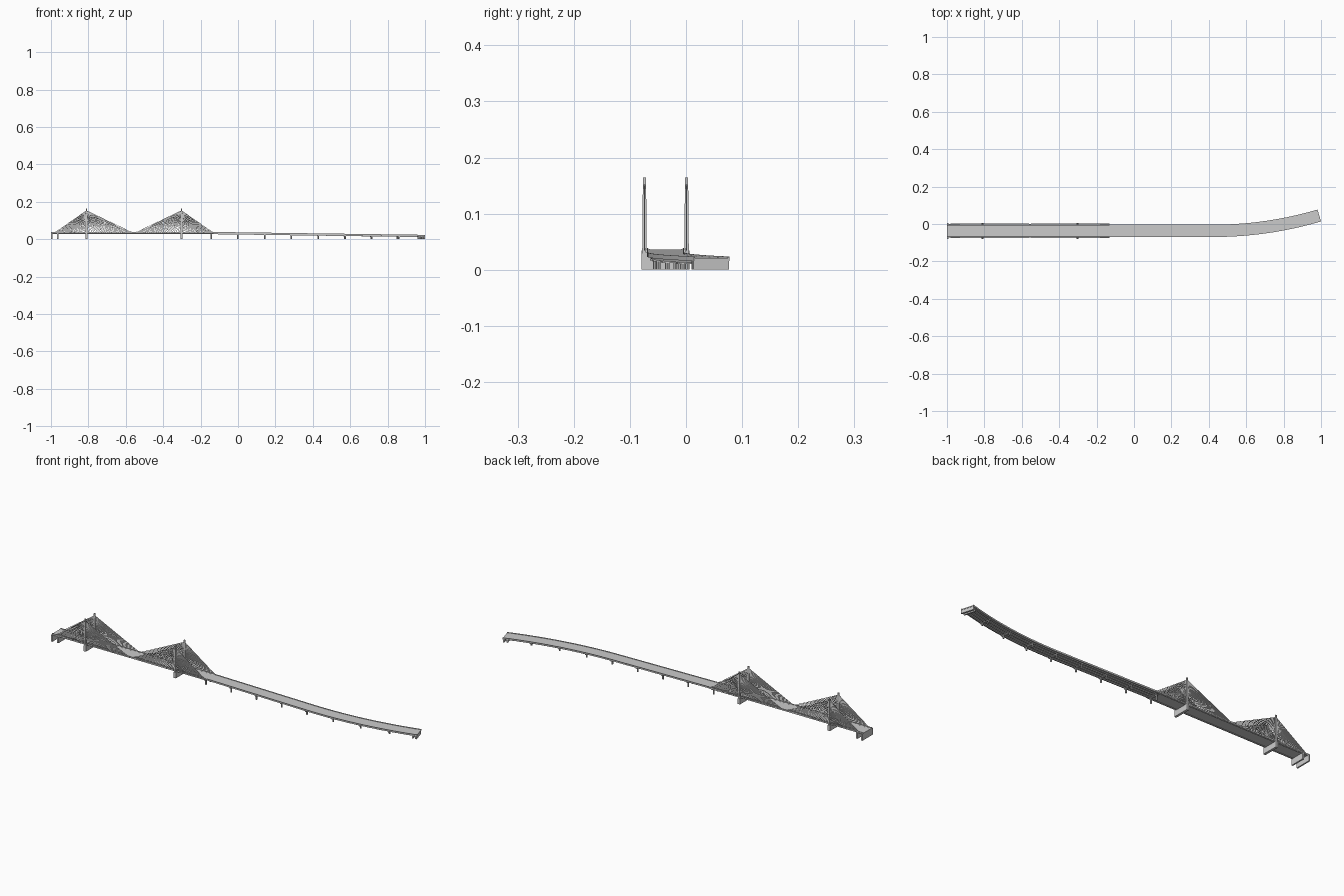
import bpy, bmesh, math
from mathutils import Vector

if "Cube" in bpy.data.objects:
    bpy.data.objects.remove(bpy.data.objects["Cube"])

CY = -0.0365                      # centre line of the straight part
BEND, R = 0.425, 1.991            # start and radius of the curved ramp
JOIN = -0.13                      # end of the cable-stayed part


def path(x):
    """Centre point of the road surface and its sideways direction."""
    a = math.asin(max(0.0, x - BEND) / R)
    y = CY + R * (1 - math.cos(a))
    z = 0.036 if x < JOIN else 0.036 - 0.0155 * (x - JOIN) / (0.99 - JOIN)
    return Vector((x, y, z)), Vector((-math.sin(a), math.cos(a), 0))


def finish(name, bm):
    bmesh.ops.recalc_face_normals(bm, faces=bm.faces[:])
    me = bpy.data.meshes.new(name)
    bm.to_mesh(me)
    bm.free()
    ob = bpy.data.objects.new(name, me)
    bpy.context.collection.objects.link(ob)
    return ob


def add_loft(bm, rings):
    rows = [[bm.verts.new(p) for p in r] for r in rings]
    n = len(rows[0])
    for a, b in zip(rows, rows[1:]):
        for i in range(n):
            bm.faces.new((a[i], a[(i + 1) % n], b[(i + 1) % n], b[i]))
    bm.faces.new(rows[0])
    bm.faces.new(rows[-1])


def add_sweep(bm, profile, x0, x1):
    xs = [x0] + [x0 + (x1 - x0) * i / 40 for i in range(1, 40)] + [x1]
    rings = []
    for x in xs:
        p, s = path(x)
        rings.append([p + s * u + Vector((0, 0, w)) for u, w in profile])
    add_loft(bm, rings)


def rect(u0, u1, w0, w1):
    return [(u0, w0), (u1, w0), (u1, w1), (u0, w1)]


def add_wall(bm, x, half, z0, z1, thick):
    """Slab set square across the road."""
    p, s = path(x)
    t = Vector((s.y, -s.x, 0)) * thick / 2
    c = Vector((p.x, p.y, 0))
    add_loft(bm, [[c + s * (half * i) + t * j + Vector((0, 0, z))
                   for i, j in ((-1, -1), (1, -1), (1, 1), (-1, 1))] for z in (z0, z1)])


def add_rod(bm, a, b, r, n):
    d = (b - a).normalized()
    u = d.orthogonal().normalized()
    v = d.cross(u)
    add_loft(bm, [[c + (u * math.cos(k * math.tau / n) + v * math.sin(k * math.tau / n)) * r
                   for k in range(n)] for c in (a, b)])


# Road decks with low parapets
for name, h, x0, x1 in (("main_deck", 0.036, -1.0, JOIN), ("ramp_deck", 0.033, JOIN, 0.9905)):
    bm = bmesh.new()
    half = [(h, -0.005), (h, 0.003), (h - 0.002, 0.003), (h - 0.002, 0)]
    add_sweep(bm, half + [(-u, w) for u, w in reversed(half)], x0, x1)
    finish(name, bm)

# Round edge girders under the main deck
bm = bmesh.new()
for u in (-0.03, 0.03):
    ring = [(u + 0.0045 * math.cos(k * math.tau / 8), -0.003 + 0.0045 * math.sin(k * math.tau / 8))
            for k in range(8)]
    add_sweep(bm, ring, -1.0, JOIN)
finish("edge_girders", bm)

# Beams under the ramp
bm = bmesh.new()
for u in (-0.024, -0.008, 0.008, 0.024):
    add_sweep(bm, rect(u - 0.002, u + 0.002, -0.009, -0.0045), JOIN, 0.985)
finish("ramp_beams", bm)

# Ramp piers: two columns and a cap
bm = bmesh.new()
for i in range(8):
    x = -0.143 + i * 0.1428
    p, s = path(x)
    top = p.z - 0.012
    add_wall(bm, x, 0.028, top, p.z - 0.0088, 0.009)
    for u in (-0.018, 0.018):
        c = p + s * u
        add_rod(bm, Vector((c.x, c.y, 0)), Vector((c.x, c.y, top)), 0.004, 8)
finish("ramp_piers", bm)

# End abutments and end pier
bm = bmesh.new()
add_wall(bm, -0.9965, 0.0425, 0, 0.034, 0.007)
add_wall(bm, -0.965, 0.038, 0, 0.031, 0.008)
finish("left_abutment", bm)
bm = bmesh.new()
add_wall(bm, 0.986, 0.033, 0, 0.017, 0.008)
add_wall(bm, 0.970, 0.030, 0, 0.016, 0.007)
finish("right_abutment", bm)

# Towers with wall piers, tapered legs and fans of cables
for label, px, left, right in (("left", -0.81, 0.17, 0.248), ("right", -0.302, 0.248, 0.17)):
    bm = bmesh.new()
    add_wall(bm, px, 0.0425, 0, 0.0285, 0.012)
    finish(label + "_tower_pier", bm)
    legs, cables = bmesh.new(), bmesh.new()
    for side in (-1, 1):
        y = CY + side * 0.0375
        add_loft(legs, [[Vector((px + i * w, y + j * w * 0.8, z))
                         for i, j in ((-1, -1), (1, -1), (1, 1), (-1, 1))]
                        for z, w in ((0.0, 0.006), (0.036, 0.005), (0.164, 0.0035))])
        n = 24
        for d, reach in ((-1, left), (1, right)):
            for k in range(1, n + 1):
                t = k / n
                foot = Vector((px + d * reach * t, y, 0.035))
                head = Vector((px, y, 0.095 + 0.058 * t))
                add_rod(cables, foot, head, 0.0013, 4)
    finish(label + "_tower_legs", legs)
    finish(label + "_cables", cables)
